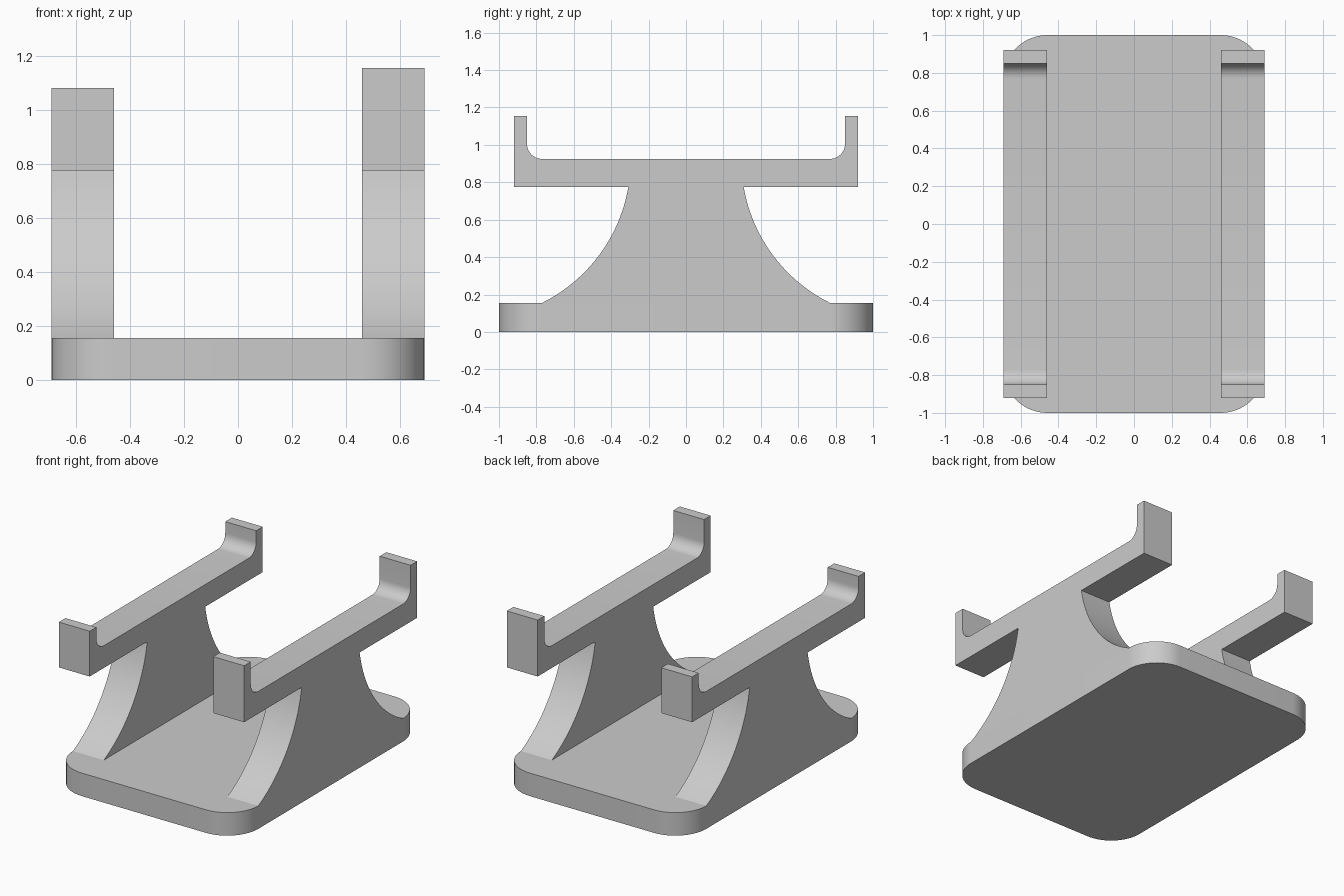
import bpy
import bmesh
from math import radians, cos, sin, atan2, hypot
from mathutils import Vector

cube = bpy.data.objects.get("Cube")
if cube:
    bpy.data.objects.remove(cube, do_unlink=True)

grey = bpy.data.materials.new("light grey")
grey.use_nodes = True
colour = (0.6, 0.6, 0.6, 1)
grey.diffuse_color = colour
grey.node_tree.nodes["Principled BSDF"].inputs["Base Color"].default_value = colour

HALF_X, HALF_Y = 0.69, 1.0
BASE_TOP, RAIL_BOTTOM, RAIL_TOP = 0.155, 0.775, 0.925
STAND_WIDTH = 0.23


def arc(centre, radius, start, end, steps):
    """Points along a circular arc, angles in radians."""
    return [(centre[0] + radius * cos(start + (end - start) * i / steps),
             centre[1] + radius * sin(start + (end - start) * i / steps))
            for i in range(steps + 1)]


def extrude_outline(name, points, depth):
    """Turn a closed 3D outline into a solid with smooth curved sides."""
    bm = bmesh.new()
    face = bm.faces.new([bm.verts.new(p) for p in points])
    result = bmesh.ops.extrude_face_region(bm, geom=[face], use_keep_orig=True)
    moved = [v for v in result["geom"] if isinstance(v, bmesh.types.BMVert)]
    bmesh.ops.translate(bm, verts=moved, vec=Vector(depth))
    bmesh.ops.recalc_face_normals(bm, faces=bm.faces)
    mesh = bpy.data.meshes.new(name)
    bm.to_mesh(mesh)
    bm.free()
    mesh.materials.append(grey)
    obj = bpy.data.objects.new(name, mesh)
    bpy.context.collection.objects.link(obj)
    bpy.ops.object.select_all(action="DESELECT")
    obj.select_set(True)
    bpy.context.view_layer.objects.active = obj
    bpy.ops.object.shade_smooth_by_angle(angle=radians(25))
    return obj


# Base plate with rounded corners
radius = 0.23
outline = []
for i, (sx, sy) in enumerate([(1, 1), (-1, 1), (-1, -1), (1, -1)]):
    corner = (sx * (HALF_X - radius), sy * (HALF_Y - radius))
    outline += arc(corner, radius, radians(90 * i), radians(90 * i + 90), 16)
extrude_outline("base_plate", [(x, y, 0) for x, y in outline], (0, 0, BASE_TOP))


def stand_profile(tab_top):
    """Side profile: flared foot, rail and upturned end tabs."""
    foot, neck = (0.77, BASE_TOP), (0.305, RAIL_BOTTOM)
    centre = (1.15, 0.92)
    low = atan2(foot[1] - centre[1], foot[0] - centre[0]) + radians(360)
    high = atan2(neck[1] - centre[1], neck[0] - centre[0]) + radians(360)
    sweep = hypot(foot[0] - centre[0], foot[1] - centre[1])
    fillet = 0.08
    half = arc(centre, sweep, low, high, 24)
    half += [(0.92, RAIL_BOTTOM), (0.92, tab_top), (0.85, tab_top)]
    half += arc((0.85 - fillet, RAIL_TOP + fillet), fillet, 0, radians(-90), 10)
    return half + [(-y, z) for y, z in reversed(half)]


# Two stands, the left one with taller tabs
for name, x, tab_top in (("left_stand", HALF_X - STAND_WIDTH, 1.155),
                         ("right_stand", -HALF_X, 1.08)):
    outline = [(x, y, z) for y, z in stand_profile(tab_top)]
    extrude_outline(name, outline, (STAND_WIDTH, 0, 0))
